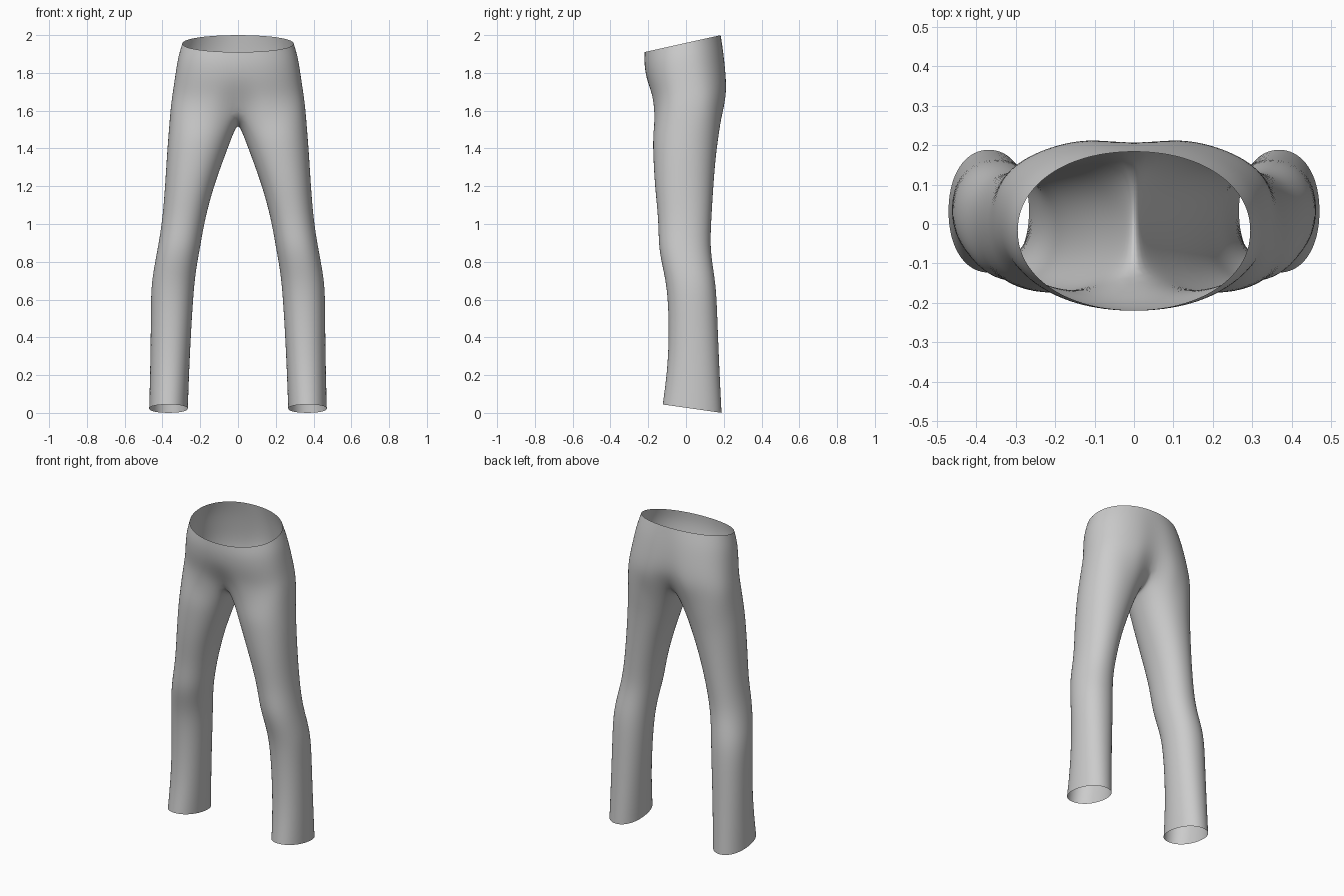
import bpy, bmesh
from math import sin, cos, pi, radians, exp

if "Cube" in bpy.data.objects:
    bpy.data.objects.remove(bpy.data.objects["Cube"])

OUT, INN = 14, 4            # segments on outer side / inner thigh of each leg

# Pelvis rings: z front, z back, half width, y front, y back, roundness, front dent, back dent
PELVIS = [
    (1.91, 2.00, 0.297, -0.220, 0.185, 2.1, 0.0, 0.0),
    (1.85, 1.92, 0.319, -0.223, 0.202, 2.2, 0.0, 0.03),
    (1.77, 1.82, 0.333, -0.212, 0.216, 2.3, 0.0, 0.05),
    (1.69, 1.72, 0.346, -0.190, 0.225, 2.4, 0.08, 0.10),
    (1.62, 1.63, 0.358, -0.179, 0.217, 2.6, 0.25, 0.25),
]
# Crotch seam between the legs: y, z from back to front
CROTCH = [(0.095, 1.560), (0.015, 1.525), (-0.065, 1.550)]

# Leg rings: z front, z back, x inner, x outer, y front, y back
LEG = [
    (1.48, 1.48, 0.022, 0.370, -0.178, 0.178),
    (1.38, 1.38, 0.060, 0.378, -0.177, 0.162),
    (1.20, 1.20, 0.127, 0.388, -0.168, 0.147),
    (1.02, 1.02, 0.175, 0.402, -0.147, 0.136),
    (0.88, 0.88, 0.198, 0.425, -0.148, 0.130),
    (0.77, 0.77, 0.219, 0.446, -0.125, 0.145),
    (0.66, 0.66, 0.232, 0.463, -0.102, 0.162),
    (0.48, 0.48, 0.244, 0.463, -0.092, 0.169),
    (0.25, 0.25, 0.256, 0.466, -0.097, 0.178),
    (0.045, 0.00, 0.264, 0.472, -0.126, 0.191),
]


def point(a, cx, rx, yf, yb, zf, zb, n):
    """Point on a superellipse; angle 0 is the outer side, -90 the front."""
    c, s = cos(a), sin(a)
    cx_, sx_ = abs(c) ** (2 / n), abs(s) ** (2 / n)
    x = cx + rx * (cx_ if c >= 0 else -cx_)
    t = sx_ if s >= 0 else -sx_
    y = (yf + yb) / 2 + t * (yb - yf) / 2
    return x, y, zf + (zb - zf) * (t + 1) / 2


bm = bmesh.new()

# Pelvis: open half arcs from centre front to centre back
arcs = []
for zf, zb, w, yf, yb, n, df, db in PELVIS:
    arc = []
    for i in range(OUT + 1):
        x, y, z = point(-pi / 2 + pi * i / OUT, 0, w, yf, yb, zf, zb, n)
        y *= 1 - (df if y < 0 else db) * exp(-(x / 0.06) ** 2)
        if i in (0, OUT):
            x = 0
        arc.append(bm.verts.new((x, y, z)))
    arcs.append(arc)
for a, b in zip(arcs, arcs[1:]):
    for i in range(OUT):
        bm.faces.new((a[i], a[i + 1], b[i + 1], b[i]))

# Leg: closed rings starting from the last pelvis arc plus the crotch seam
rings = [arcs[-1] + [bm.verts.new((0, y, z)) for y, z in CROTCH]]
total = OUT + INN
for zf, zb, xi, xo, yf, yb in LEG:
    rings.append([bm.verts.new(point(radians(-140 + 360 * i / total), (xi + xo) / 2,
                                     (xo - xi) / 2, yf, yb, zf, zb, 2.15))
                  for i in range(total)])
for a, b in zip(rings, rings[1:]):
    for i in range(total):
        j = (i + 1) % total
        bm.faces.new((a[i], a[j], b[j], b[i]))

bmesh.ops.recalc_face_normals(bm, faces=bm.faces)
# Make sure the cloth faces outward
bm.faces.ensure_lookup_table()
if bm.faces[OUT // 2].normal.x < 0:
    bmesh.ops.reverse_faces(bm, faces=bm.faces)

mesh = bpy.data.meshes.new("trousers")
bm.to_mesh(mesh)
bm.free()
mesh.shade_smooth()
trousers = bpy.data.objects.new("trousers", mesh)
bpy.context.collection.objects.link(trousers)

# Mirror to the other leg and smooth the cloth
mirror = trousers.modifiers.new("mirror", 'MIRROR')
mirror.use_clip = True
mirror.merge_threshold = 0.001
subd = trousers.modifiers.new("smooth", 'SUBSURF')
subd.levels = subd.render_levels = 2
